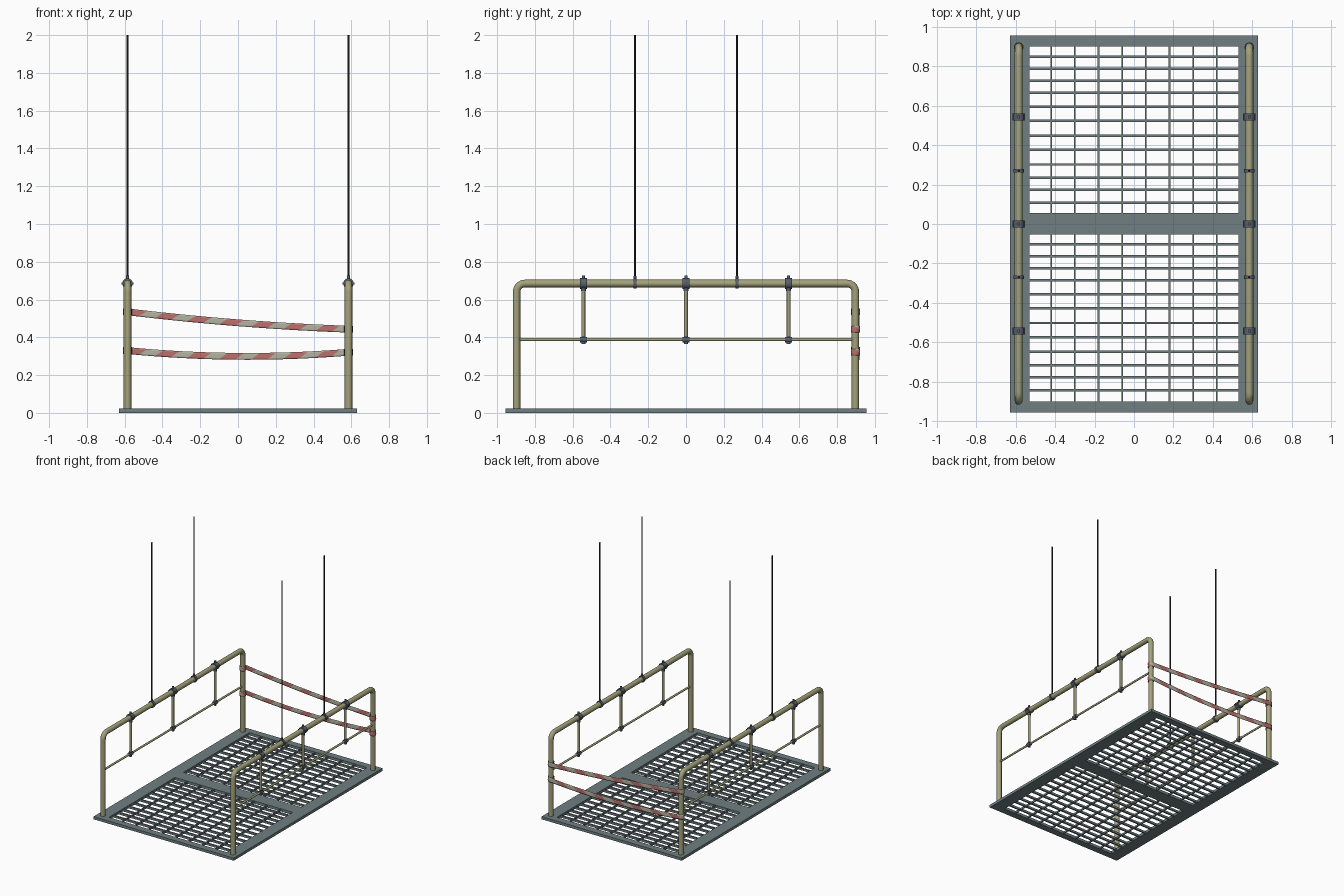
import bpy, bmesh, math
from mathutils import Matrix, Vector

if "Cube" in bpy.data.objects:
    bpy.data.objects.remove(bpy.data.objects["Cube"])


def material(name, rgb):
    m = bpy.data.materials.new(name)
    m.diffuse_color = (*rgb, 1)
    m.use_nodes = True
    m.node_tree.nodes["Principled BSDF"].inputs["Base Color"].default_value = m.diffuse_color
    return m


STEEL = material("blue_grey_steel", (0.16, 0.21, 0.22))
PAINT = material("olive_paint", (0.37, 0.36, 0.20))
DARK = material("dark_fitting", (0.10, 0.12, 0.15))
CABLE = material("cable_black", (0.03, 0.03, 0.03))
RED = material("tape_red", (0.50, 0.16, 0.15))
PALE = material("tape_pale", (0.45, 0.45, 0.36))


def finish(name, bm, *mats, smooth=False):
    me = bpy.data.meshes.new(name)
    bm.normal_update()
    bm.to_mesh(me)
    bm.free()
    ob = bpy.data.objects.new(name, me)
    bpy.context.collection.objects.link(ob)
    for m in mats:
        me.materials.append(m)
    if smooth:
        bpy.ops.object.select_all(action='DESELECT')
        ob.select_set(True)
        bpy.context.view_layer.objects.active = ob
        bpy.ops.object.shade_smooth_by_angle(angle=math.radians(40))
    return ob


def box(bm, x0, x1, y0, y1, z0, z1):
    m = Matrix.Translation(((x0 + x1) / 2, (y0 + y1) / 2, (z0 + z1) / 2))
    bmesh.ops.create_cube(bm, size=1, matrix=m @ Matrix.Diagonal((x1 - x0, y1 - y0, z1 - z0, 1)))


def rod(bm, a, b, r, n=12):
    a, b = Vector(a), Vector(b)
    rot = (b - a).to_track_quat('Z', 'Y').to_matrix().to_4x4()
    bmesh.ops.create_cone(bm, cap_ends=True, segments=n, radius1=r, radius2=r,
                          depth=(b - a).length, matrix=Matrix.Translation((a + b) / 2) @ rot)


# Platform frame with two openings
bm = bmesh.new()
for s in (-1, 1):
    box(bm, s * 0.53, s * 0.63, -0.955, 0.955, 0, 0.022)
    box(bm, -0.53, 0.53, s * 0.9, s * 0.955, 0, 0.022)
box(bm, -0.53, 0.53, -0.053, 0.057, 0, 0.022)
bmesh.ops.recalc_face_normals(bm, faces=bm.faces)
finish("platform_frame", bm, STEEL)

# Floor grating bars
bm = bmesh.new()
for i in range(8):
    x = -0.42 + 0.12 * i
    for y0, y1 in ((-0.9, -0.053), (0.057, 0.9)):
        box(bm, x - 0.004, x + 0.004, y0, y1, 0.003, 0.018)
rows = (0.107, 0.173, 0.234, 0.302, 0.376, 0.448, 0.523, 0.594, 0.665, 0.726, 0.787, 0.848)
for y in rows:
    for off in (0, -0.95):
        box(bm, -0.53, 0.53, y + off - 0.006, y + off + 0.006, 0.002, 0.019)
finish("floor_grating", bm, STEEL)

X, Y, Z, R = 0.585, 0.897, 0.685, 0.045
POSTS = (-0.543, 0.0, 0.543)
for side, s in (("left", -1), ("right", 1)):
    x = s * X
    # Bent handrail tube
    pts = [(x, -Y, 0.01)]
    for cy, start in ((-Y + R, 180), (Y - R, 90)):
        for i in range(9):
            a = math.radians(start - 90 * i / 8)
            pts.append((x, cy + R * math.cos(a), Z - R + R * math.sin(a)))
    pts.append((x, Y, 0.01))
    cu = bpy.data.curves.new(side + "_handrail", 'CURVE')
    cu.dimensions = '3D'
    cu.bevel_depth, cu.bevel_resolution, cu.use_fill_caps = 0.02, 4, True
    sp = cu.splines.new('POLY')
    sp.points.add(len(pts) - 1)
    for p, co in zip(sp.points, pts):
        p.co = (*co, 1)
        p.radius = 1
    sp.use_smooth = True
    cu.materials.append(PAINT)
    ob = bpy.data.objects.new(side + "_handrail", cu)
    bpy.context.collection.objects.link(ob)

    # Mid rail and short posts
    bm = bmesh.new()
    rod(bm, (x, -Y, 0.388), (x, Y, 0.388), 0.008)
    for y in POSTS:
        rod(bm, (x, y, 0.385), (x, y, Z), 0.01)
    finish(side + "_mid_rail", bm, PAINT, smooth=True)

    # Pipe clamps with bolts
    bm = bmesh.new()
    for y in POSTS:
        rod(bm, (x, y - 0.018, Z), (x, y + 0.018, Z), 0.028, 16)
        rod(bm, (x, y, 0.645), (x, y, 0.66), 0.014)
        rod(bm, (x, y, 0.70), (x, y, 0.728), 0.008)
        rod(bm, (x, y - 0.018, 0.388), (x, y + 0.018, 0.388), 0.015)
        rod(bm, (x, y, 0.366), (x, y, 0.408), 0.011)
    for y in POSTS:
        box(bm, x - 0.031, x + 0.031, y - 0.018, y + 0.018, Z - 0.006, Z + 0.006)
    # Cable collars
    for y in (-0.27, 0.27):
        rod(bm, (x, y - 0.009, Z), (x, y + 0.009, Z), 0.027, 16)
        rod(bm, (x, y, 0.70), (x, y, 0.725), 0.007)
    finish(side + "_clamps", bm, DARK, smooth=True)

    # Suspension cables
    bm = bmesh.new()
    for y in (-0.27, 0.27):
        rod(bm, (x, y, 0.70), (x, y, 2.0), 0.005, 8)
    finish(side + "_cables", bm, CABLE, smooth=True)


# Striped barrier tape: loops around each back post and sags between them
def tape(name, za, zb, sag):
    r, half, slant, step = 0.0235, 0.018, 0.025, 0.0085
    loop, span = 2 * math.pi * r, 2 * X
    total = 2 * loop + span

    def point(u, dz):
        u = min(max(u, 0), total)
        if u < loop or u > loop + span:
            c = -X if u < loop else X
            a = math.pi / 2 - (u if u < loop else u - loop - span) / r
            px, py = c + r * math.cos(a), Y + r * math.sin(a)
            z = za if u < loop else zb
        else:
            px, py = -X + u - loop, Y + r
            t = (u - loop) / span
            z = za + (zb - za) * t - 4 * sag * t * (1 - t)
        return px, py, z + dz

    bm = bmesh.new()
    n = int((total + 2 * slant) / step) + 1
    rows_v = 4
    grid = []
    for i in range(n + 1):
        u = -slant + i * step
        grid.append([bm.verts.new(point(u + slant * (2 * j / rows_v - 1), half * (2 * j / rows_v - 1)))
                     for j in range(rows_v + 1)])
    for i in range(n):
        for j in range(rows_v):
            f = bm.faces.new((grid[i][j], grid[i][j + 1], grid[i + 1][j + 1], grid[i + 1][j]))
            f.material_index = (i // 10) % 2
    bmesh.ops.dissolve_degenerate(bm, dist=1e-5, edges=bm.edges)
    ob = finish(name, bm, RED, PALE, smooth=True)
    mod = ob.modifiers.new("thickness", 'SOLIDIFY')
    mod.thickness, mod.offset = 0.002, 0


tape("upper_barrier_tape", 0.535, 0.443, 0.012)
tape("lower_barrier_tape", 0.33, 0.321, 0.026)
